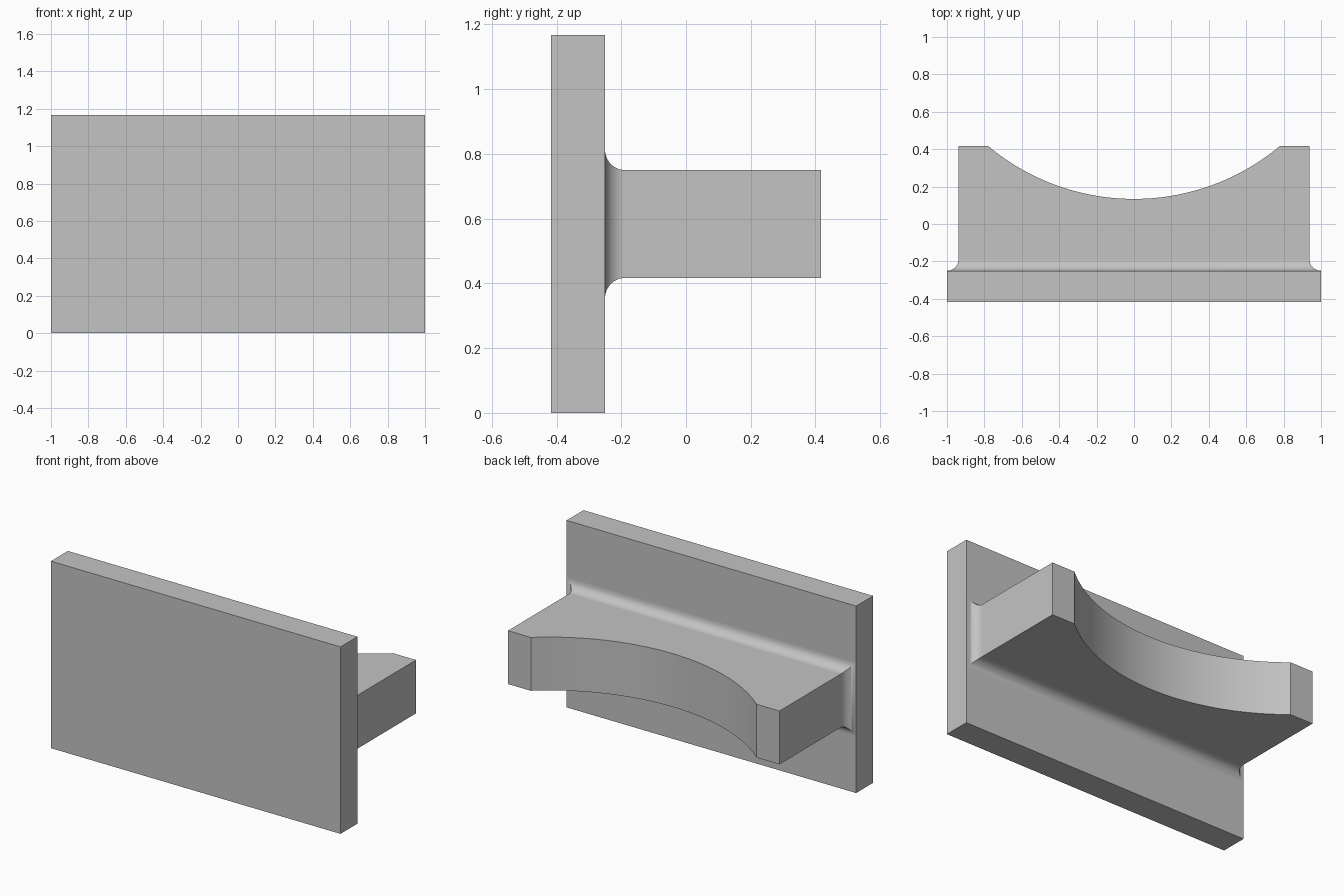
import bpy, bmesh, math

cube = bpy.data.objects.get("Cube")
if cube:
    bpy.data.objects.remove(cube, do_unlink=True)

GREY = (0.55, 0.55, 0.55, 1)
mat = bpy.data.materials.new("plain grey")
mat.use_nodes = True
mat.diffuse_color = GREY
mat.node_tree.nodes["Principled BSDF"].inputs["Base Color"].default_value = GREY

FRONT, BACK, END = -0.417, -0.25, 0.417   # plate front, plate back, shelf end
HEIGHT = 1.167
HALF, LOW, HIGH = 0.9375, 0.417, 0.75     # shelf half width, underside, top
R = 0.0625                                # fillet radius
MOUTH, DEPTH = 0.78, 0.283                # half width and depth of the curved cutout


def rect(bm, hx, z0, z1, y):
    return [bm.verts.new((x, y, z)) for x, z in
            ((-hx, z0), (hx, z0), (hx, z1), (-hx, z1))]


def bridge(bm, a, b):
    n = len(a)
    for i in range(n):
        j = (i + 1) % n
        bm.faces.new((a[i], a[j], b[j], b[i]))


def finish(bm, name):
    bmesh.ops.remove_doubles(bm, verts=bm.verts, dist=1e-5)
    bmesh.ops.recalc_face_normals(bm, faces=bm.faces)
    mesh = bpy.data.meshes.new(name)
    bm.to_mesh(mesh)
    bm.free()
    mesh.materials.append(mat)
    obj = bpy.data.objects.new(name, mesh)
    bpy.context.collection.objects.link(obj)
    return obj


# Upright plate
bm = bmesh.new()
front = rect(bm, 1, 0, HEIGHT, FRONT)
back = rect(bm, 1, 0, HEIGHT, BACK)
bm.faces.new(front)
bm.faces.new(back)
bridge(bm, front, back)
finish(bm, "upright_plate")

# Shelf: mitred fillet flaring into the plate
bm = bmesh.new()
SEGS = 12
loops = []
for i in range(SEGS + 1):
    a = math.pi / 2 * i / SEGS
    flare = R * (1 - math.sin(a))
    loops.append(rect(bm, HALF + flare, LOW - flare, HIGH + flare,
                      BACK + R * (1 - math.cos(a))))
bm.faces.new(loops[0])
for a, b in zip(loops, loops[1:]):
    bridge(bm, a, b)

# Shelf: body outline with a circular cutout in its free end
radius = (MOUTH ** 2 + DEPTH ** 2) / (2 * DEPTH)
centre = END - DEPTH + radius
sweep = math.asin(MOUTH / radius)
ARC = 48
outline = [(-HALF, BACK + R), (-HALF, END)]
for i in range(ARC + 1):
    t = sweep * (2 * i / ARC - 1)
    outline.append((radius * math.sin(t), centre - radius * math.cos(t)))
outline += [(HALF, END), (HALF, BACK + R)]
under = [bm.verts.new((x, y, LOW)) for x, y in outline]
top = [bm.verts.new((x, y, HIGH)) for x, y in outline]
bm.faces.new(under)
bm.faces.new(top)
for i in range(len(outline) - 1):
    bm.faces.new((under[i], under[i + 1], top[i + 1], top[i]))
shelf = finish(bm, "curved_shelf")

# Smooth curves, crisp edges, and flat shading on the large faces
bpy.ops.object.select_all(action='DESELECT')
shelf.select_set(True)
bpy.context.view_layer.objects.active = shelf
bpy.ops.object.shade_smooth_by_angle(angle=math.radians(30))
weighted = shelf.modifiers.new("weighted_normals", 'WEIGHTED_NORMAL')
weighted.keep_sharp = True
